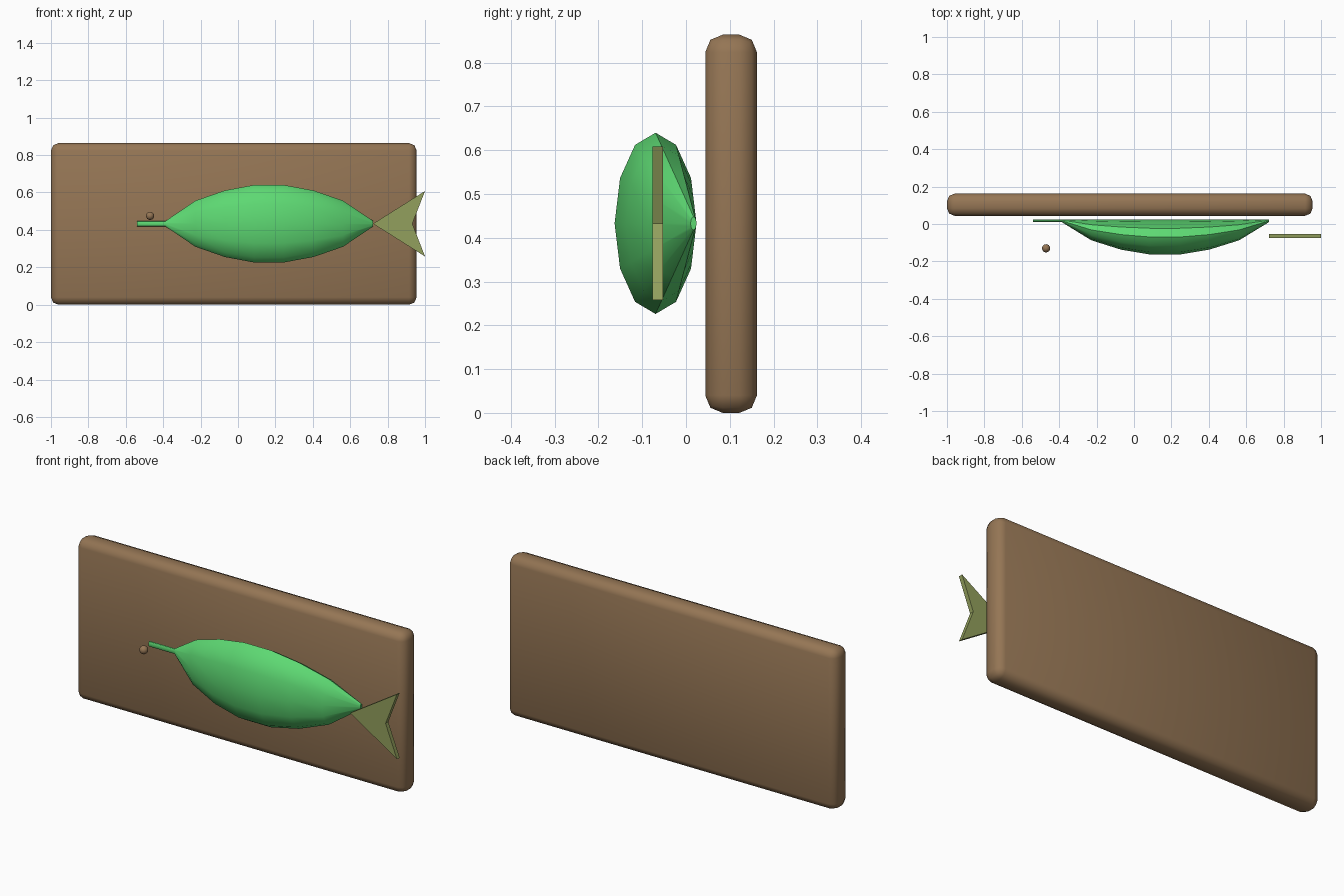
import bpy, bmesh, math

if "Cube" in bpy.data.objects:
    bpy.data.objects.remove(bpy.data.objects["Cube"])


def material(name, rgb):
    m = bpy.data.materials.new(name)
    m.diffuse_color = (*rgb, 1)
    m.use_nodes = True
    m.node_tree.nodes["Principled BSDF"].inputs["Base Color"].default_value = m.diffuse_color
    return m


brown = material("wood brown", (0.30, 0.18, 0.09))
green = material("bright green", (0.11, 0.69, 0.17))
olive = material("olive", (0.29, 0.35, 0.11))


def finish(name, bm, mat, smooth=True):
    bmesh.ops.recalc_face_normals(bm, faces=bm.faces)
    me = bpy.data.meshes.new(name)
    for f in bm.faces:
        f.smooth = smooth
    bm.to_mesh(me)
    bm.free()
    me.materials.append(mat)
    ob = bpy.data.objects.new(name, me)
    bpy.context.collection.objects.link(ob)
    return ob


# Backing board: box with rounded edges
bm = bmesh.new()
bmesh.ops.create_cube(bm, size=1)
for v in bm.verts:
    v.co.x = v.co.x * 1.955 - 0.0225
    v.co.y = v.co.y * 0.118 + 0.103
    v.co.z = v.co.z * 0.864 + 0.432
bmesh.ops.bevel(bm, geom=bm.edges[:], offset=0.04, segments=2,
                profile=0.5, affect='EDGES')
finish("backing_board", bm, brown)

# Fish body: 12-sided elliptical rings sharing a straight back line
BACK, MID, SIDES = 0.024, 0.433, 12
stations = [(-0.54, 0.015), (-0.387, 0.015), (-0.228, 0.123), (-0.07, 0.178),
            (0.085, 0.207), (0.245, 0.207), (0.403, 0.178), (0.562, 0.123),
            (0.722, 0.015)]
bm = bmesh.new()
rings = []
for x, h in stations:
    w = h * 0.452
    rings.append([bm.verts.new((x,
                                BACK - w + w * math.cos(2 * math.pi * i / SIDES),
                                MID + h * math.sin(2 * math.pi * i / SIDES)))
                  for i in range(SIDES)])
for a, b in zip(rings, rings[1:]):
    for i in range(SIDES):
        j = (i + 1) % SIDES
        bm.faces.new((a[i], a[j], b[j], b[i]))
bm.faces.new(rings[0])
bm.faces.new(rings[-1])
body = finish("fish_body", bm, green)
bpy.context.view_layer.objects.active = body
body.select_set(True)
bpy.ops.object.shade_smooth_by_angle(angle=math.radians(35))
body.select_set(False)

# Forked tail fin: extruded flat profile
bm = bmesh.new()
profile = [(0.722, 0.433), (1.0, 0.258), (0.932, 0.433), (1.0, 0.608)]
face = bm.faces.new([bm.verts.new((x, -0.076, z)) for x, z in profile])
ext = bmesh.ops.extrude_face_region(bm, geom=[face])
for v in ext["geom"]:
    if isinstance(v, bmesh.types.BMVert):
        v.co.y += 0.023
finish("tail_fin", bm, olive, smooth=False)

# Eye bead
bm = bmesh.new()
bmesh.ops.create_uvsphere(bm, u_segments=16, v_segments=8, radius=0.022)
bmesh.ops.translate(bm, verts=bm.verts, vec=(-0.47, -0.13, 0.475))
finish("eye", bm, brown)
